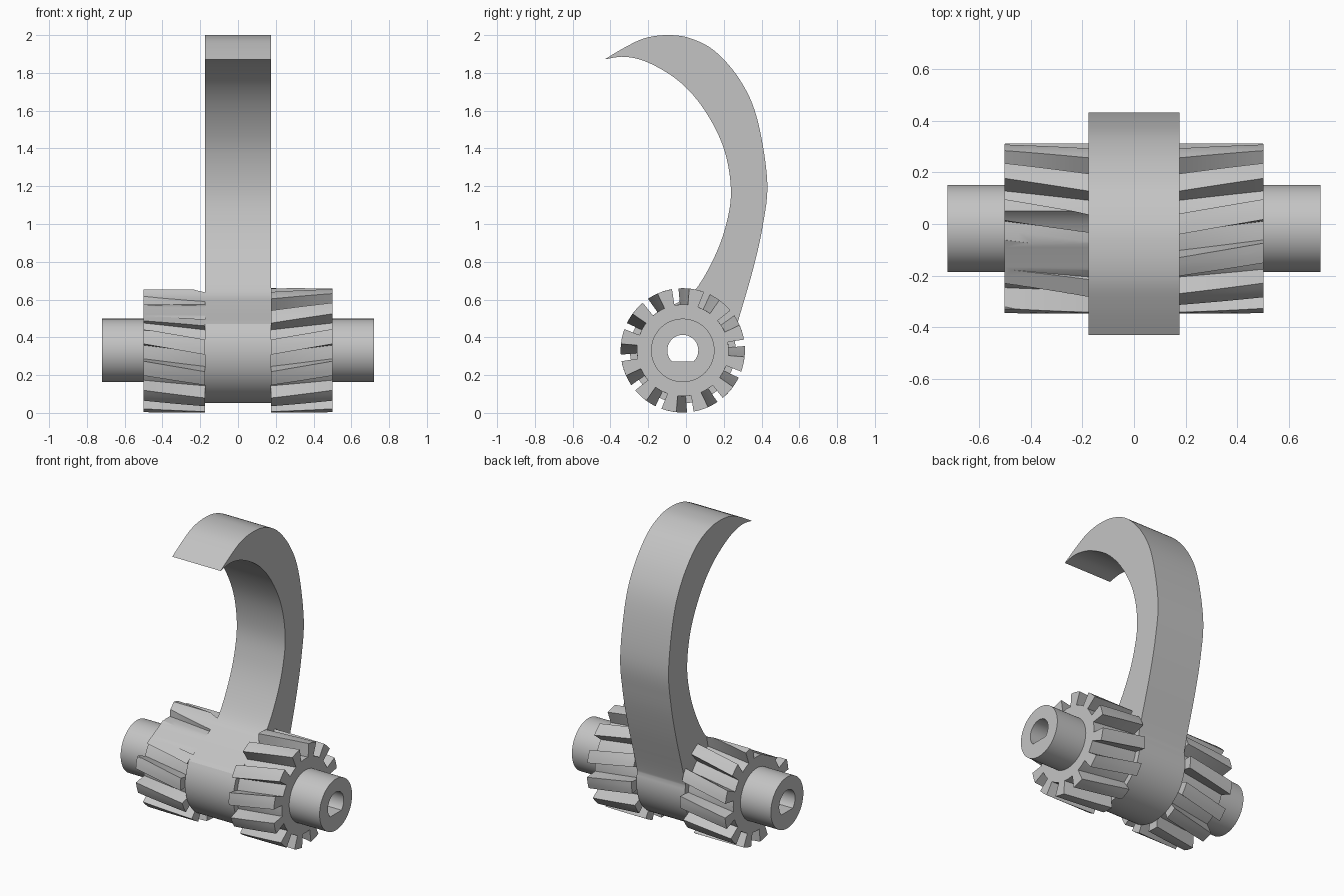
import bpy, bmesh
from math import sin, cos, radians, asin

if "Cube" in bpy.data.objects:
    bpy.data.objects.remove(bpy.data.objects["Cube"], do_unlink=True)

# Axle position and main radii
CY, CZ = -0.017, 0.331
TIP_R, ROOT_R, COLLAR_R, SHAFT_R, BORE_R = 0.329, 0.243, 0.28, 0.168, 0.082
HALF_BODY, HALF_GEAR, HALF_SHAFT = 0.175, 0.5, 0.72
TEETH, TWIST = 12, 10

grey = bpy.data.materials.new("plain_grey")
grey.use_nodes = True
grey.diffuse_color = (0.55, 0.55, 0.55, 1)
grey.node_tree.nodes["Principled BSDF"].inputs["Base Color"].default_value = (0.55, 0.55, 0.55, 1)


def polar(r, deg):
    a = radians(deg)
    return (CY + r * cos(a), CZ + r * sin(a))


def arc(r, start, end, n):
    return [polar(r, start + (end - start) * i / n) for i in range(n + 1)]


def smooth_curve(pts, steps=6):
    """Catmull-Rom curve through the points."""
    ext = [pts[0]] + pts + [pts[-1]]
    out = []
    for a, b, c, d in zip(ext, ext[1:], ext[2:], ext[3:]):
        for i in range(steps):
            t = i / steps
            out.append(tuple(0.5 * (2 * q + (r - p) * t + (2 * p - 5 * q + 4 * r - s) * t * t
                                    + (3 * q - p - 3 * r + s) * t ** 3)
                             for p, q, r, s in zip(a, b, c, d)))
    return out + [pts[-1]]


def loft(name, section, xs):
    """Skin a solid through the (y, z) outlines section(x)."""
    bm = bmesh.new()
    rings = [[bm.verts.new((x, y, z)) for y, z in section(x)] for x in xs]
    for a, b in zip(rings, rings[1:]):
        for i in range(len(a)):
            j = (i + 1) % len(a)
            bm.faces.new((a[i], a[j], b[j], b[i]))
    bm.faces.new(rings[0])
    bm.faces.new(rings[-1])
    bmesh.ops.recalc_face_normals(bm, faces=bm.faces)
    mesh = bpy.data.meshes.new(name)
    bm.to_mesh(mesh)
    bm.free()
    mesh.materials.append(grey)
    ob = bpy.data.objects.new(name, mesh)
    bpy.context.collection.objects.link(ob)
    return ob


def activate(ob):
    bpy.ops.object.select_all(action='DESELECT')
    ob.select_set(True)
    bpy.context.view_layer.objects.active = ob


def cut(ob, cutter):
    mod = ob.modifiers.new("cut", 'BOOLEAN')
    mod.operation, mod.solver, mod.object = 'DIFFERENCE', 'EXACT', cutter
    activate(ob)
    bpy.ops.object.modifier_apply(modifier=mod.name)


# Hook body: inner curve, outer curve and the collar around the axle
inner = smooth_curve([(-0.43, 1.872), (-0.32, 1.885), (-0.19, 1.85), (-0.03, 1.75), (0.10, 1.60),
                      (0.20, 1.40), (0.238, 1.18), (0.212, 0.995), (0.148, 0.82), (0.048, 0.65),
                      (-0.06, 0.575), (-0.26, 0.472)])
outer = smooth_curve([(-0.43, 1.872), (-0.32, 1.937), (-0.217, 1.984), (-0.10, 2.0), (0.02, 1.984),
                      (0.153, 1.915), (0.286, 1.762), (0.376, 1.56), (0.43, 1.23), (0.407, 0.995),
                      (0.354, 0.757), (0.277, 0.49), (0.254, 0.40)])
outline = outer[:-1] + arc(COLLAR_R, 14, -210, 48) + inner[-2:0:-1]
hook_body = loft("hook_body", lambda x: outline, (-HALF_BODY, HALF_BODY))


# Helical gears, mirrored either side of the hook
def gear_section(x):
    turn = 12 - TWIST * (abs(x) - HALF_BODY) / (HALF_GEAR - HALF_BODY)
    tip_half, root_half = 8, 8.5
    pts = []
    for k in range(TEETH):
        gap = turn + k * 360 / TEETH
        pts += arc(ROOT_R, gap - root_half, gap + root_half, 2)
        pts += arc(TIP_R, gap + tip_half, gap + 360 / TEETH - tip_half, 3)
    return pts


def gear(name, side):
    steps = 6
    xs = [side * (HALF_BODY + (HALF_GEAR - HALF_BODY) * i / steps) for i in range(steps + 1)]
    return loft(name, gear_section, xs)


left_gear, right_gear = gear("left_gear", 1), gear("right_gear", -1)

# Shaft through everything
shaft_outline = arc(SHAFT_R, 0, 360, 64)[:-1]
shaft = loft("shaft", lambda x: shaft_outline, (-HALF_SHAFT, HALF_SHAFT))

# Right gear is trimmed along the inner curve of the hook
trim = inner[-19:] + [(-0.37, 0.415), (-0.45, 0.415), (-0.45, 0.82)]
trim_cutter = loft("trim_cutter", lambda x: trim, (-0.6, -0.1))
cut(right_gear, trim_cutter)

# D-shaped bore
flat = -90 + 45
bore_outline = arc(BORE_R, flat, 180 - flat, 40)
bore_cutter = loft("bore_cutter", lambda x: bore_outline, (-0.9, 0.9))
parts = [hook_body, left_gear, right_gear, shaft]
for part in parts:
    cut(part, bore_cutter)
for helper in (trim_cutter, bore_cutter):
    bpy.data.objects.remove(helper, do_unlink=True)

# Smooth the curved faces, keep edges sharp
for part in parts:
    activate(part)
    bpy.ops.object.shade_smooth_by_angle(angle=radians(25))
